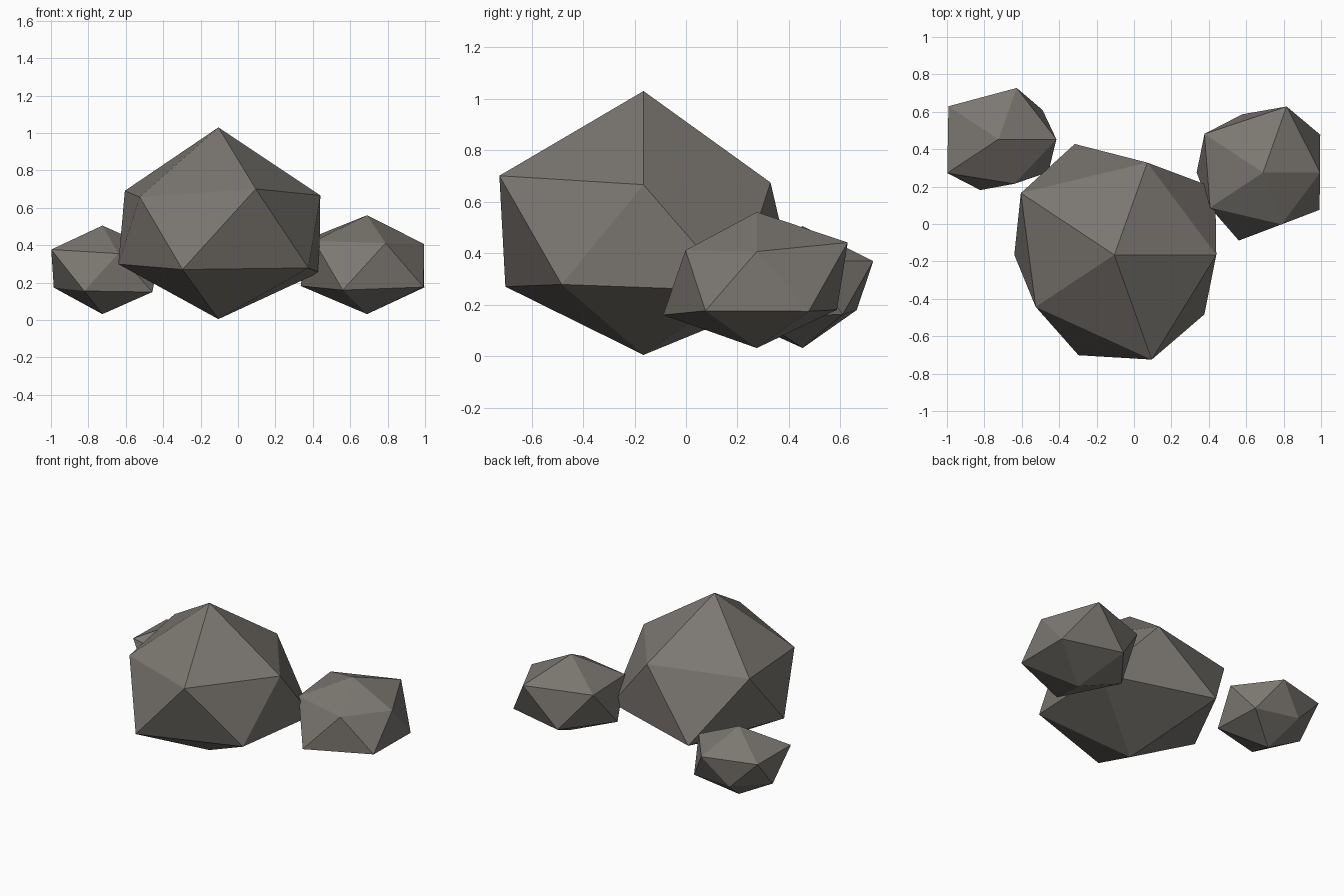
import bpy
import bmesh
from math import cos, sin, radians
from mathutils import Vector

cube = bpy.data.objects.get("Cube")
if cube:
    bpy.data.objects.remove(cube, do_unlink=True)

stone = bpy.data.materials.new("warm_grey_stone")
stone.use_nodes = True
colour = (0.2, 0.185, 0.165, 1)
stone.diffuse_color = colour
stone.node_tree.nodes["Principled BSDF"].inputs["Base Color"].default_value = colour

# Every rock is a twenty-sided stone squashed in depth and height
SQUASH = Vector((1, 0.91, 0.68))
APEX = 1.118


def rock(name, centre, top, upper, lower, bottom):
    """Stretch each corner of an icosahedron outward by its own reach."""
    bm = bmesh.new()

    def corner(direction, reach):
        return bm.verts.new(Vector(centre) + Vector(direction) * reach * SQUASH)

    def ring(reaches, start, height):
        angles = [radians(start + 72 * i) for i in range(5)]
        return [corner((cos(a), sin(a), height), r) for a, r in zip(angles, reaches)]

    peak = corner((0, 0, APEX), top)
    base = corner((0, 0, -APEX), bottom)
    up = ring(upper, 0, 0.5)
    low = ring(lower, 36, -0.5)

    # Cap, zigzag belt and underside
    for i in range(5):
        j = (i + 1) % 5
        for face in ((peak, up[i], up[j]), (up[i], low[i], up[j]),
                     (low[i], low[j], up[j]), (base, low[j], low[i])):
            bm.faces.new(face)

    mesh = bpy.data.meshes.new(name)
    bm.to_mesh(mesh)
    bm.free()
    mesh.materials.append(stone)
    obj = bpy.data.objects.new(name, mesh)
    bpy.context.collection.objects.link(obj)
    return obj


rock("large_rock", (-0.105, -0.165, 0.481), top=0.722,
     upper=(0.545, 0.57, 0.618, 0.52, 0.647),
     lower=(0.667, 0.685, 0.535, 0.62, 0.595), bottom=0.626)

rock("left_small_rock", (0.69, 0.275, 0.303), top=0.338,
     upper=(0.305, 0.408, 0.387, 0.35, 0.32),
     lower=(0.378, 0.36, 0.355, 0.42, 0.373), bottom=0.357)

rock("right_small_rock", (-0.725, 0.453, 0.262), top=0.32,
     upper=(0.31, 0.317, 0.33, 0.338, 0.275),
     lower=(0.292, 0.243, 0.26, 0.314, 0.33), bottom=0.303)
